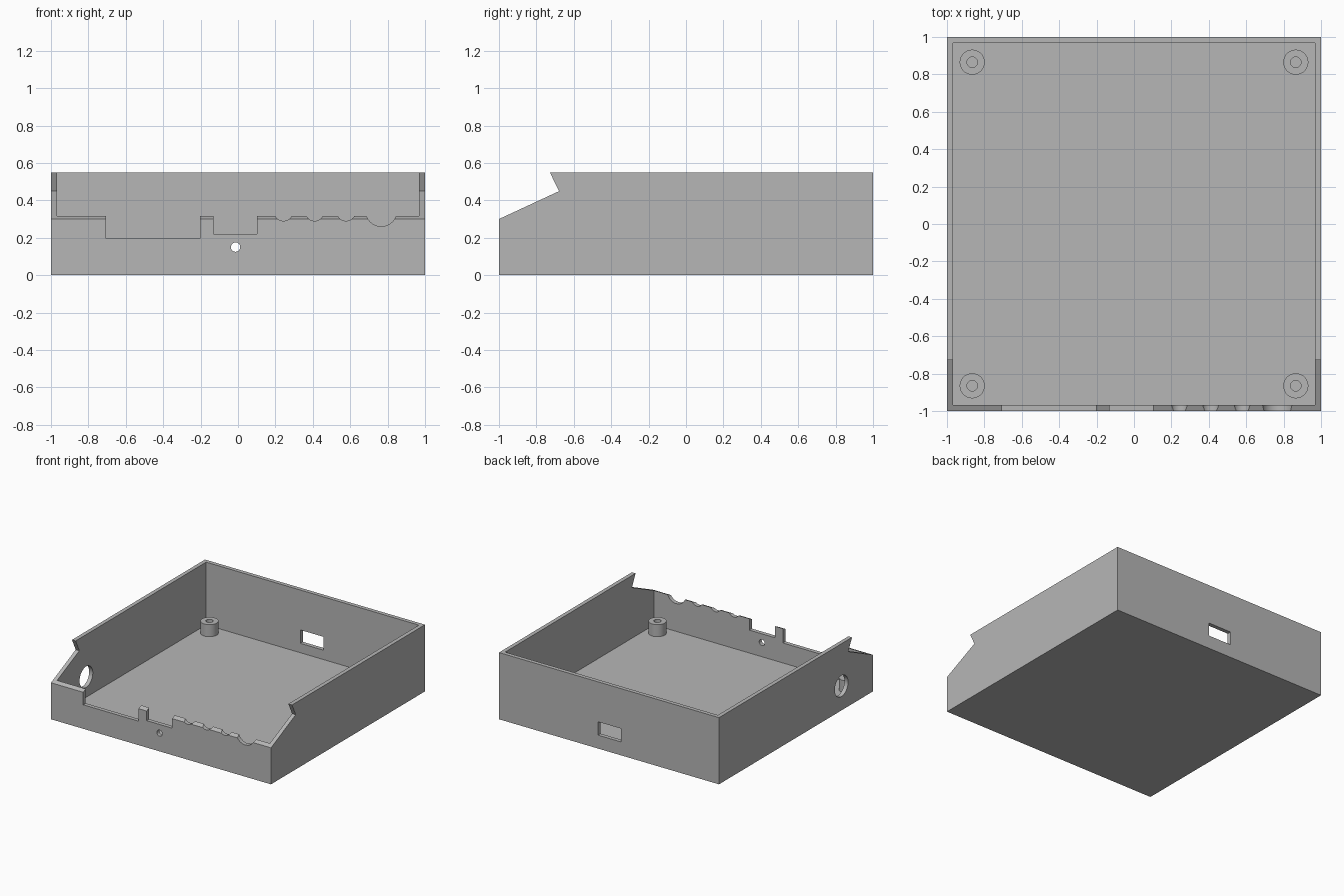
import bpy, bmesh
from math import radians
from mathutils import Matrix

if "Cube" in bpy.data.objects:
    bpy.data.objects.remove(bpy.data.objects["Cube"], do_unlink=True)

WALL = 0.033
HEIGHT = 0.548

grey = bpy.data.materials.new("light grey plastic")
grey.use_nodes = True
COLOUR = (0.47, 0.47, 0.47, 1)
grey.diffuse_color = COLOUR
grey.node_tree.nodes["Principled BSDF"].inputs["Base Color"].default_value = COLOUR


def make_object(name, bm):
    bmesh.ops.recalc_face_normals(bm, faces=bm.faces)
    mesh = bpy.data.meshes.new(name)
    bm.to_mesh(mesh)
    bm.free()
    mesh.materials.append(grey)
    obj = bpy.data.objects.new(name, mesh)
    bpy.context.collection.objects.link(obj)
    return obj


def box(name, low, high):
    bm = bmesh.new()
    bmesh.ops.create_cube(bm, size=1)
    for v in bm.verts:
        v.co = [(a + b) / 2 + c * (b - a) for a, b, c in zip(low, high, v.co)]
    return make_object(name, bm)


def cylinder(name, centre, radius, length, axis="Z"):
    turn = {"X": Matrix.Rotation(radians(90), 4, "Y"),
            "Y": Matrix.Rotation(radians(90), 4, "X"),
            "Z": Matrix.Identity(4)}[axis]
    bm = bmesh.new()
    bmesh.ops.create_cone(bm, cap_ends=True, segments=48, radius1=radius, radius2=radius,
                          depth=length, matrix=Matrix.Translation(centre) @ turn)
    return make_object(name, bm)


def activate(obj):
    bpy.ops.object.select_all(action="DESELECT")
    obj.select_set(True)
    bpy.context.view_layer.objects.active = obj


def cut(target, cutter):
    activate(target)
    mod = target.modifiers.new("cut", "BOOLEAN")
    mod.operation = "DIFFERENCE"
    mod.solver = "EXACT"
    mod.object = cutter
    bpy.ops.object.modifier_apply(modifier=mod.name)
    bpy.data.objects.remove(cutter, do_unlink=True)


def smooth(obj):
    activate(obj)
    bpy.ops.object.shade_smooth_by_angle(angle=radians(30))


# Case: side profile with sloped front, extruded across the width
profile = [(-1, 0), (1, 0), (1, HEIGHT), (-0.727, HEIGHT), (-0.679, 0.449), (-1, 0.3)]
bm = bmesh.new()
face = bm.faces.new([bm.verts.new((-1, y, z)) for y, z in profile])
side = bmesh.ops.extrude_face_region(bm, geom=[face])["geom"]
bmesh.ops.translate(bm, vec=(2, 0, 0), verts=[g for g in side if isinstance(g, bmesh.types.BMVert)])
case = make_object("case", bm)

# Hollow interior
inner = 1 - WALL
cut(case, box("interior_cutter", (-inner, -inner, WALL), (inner, inner, 1)))

# Rectangular connector notches in the front wall
for left, right, bottom in [(-0.707, -0.203, 0.197), (-0.13, 0.102, 0.221)]:
    cut(case, box("notch_cutter", (left, -1.1, bottom), (right, -0.94, 0.6)))

# Rounded jack notches and a small round hole in the front wall
for x, z, radius in [(0.243, 0.339, 0.049), (0.41, 0.339, 0.049), (0.578, 0.339, 0.049),
                     (0.766, 0.345, 0.084), (-0.013, 0.15, 0.025)]:
    cut(case, cylinder("round_cutter", (x, -1, z), radius, 0.2, "Y"))

# Cable hole in the right wall and slot in the back wall
cut(case, cylinder("cable_cutter", (-1, -0.59, 0.2), 0.086, 0.2, "X"))
cut(case, box("slot_cutter", (-0.11, 0.94, 0.11), (0.1, 1.1, 0.22)))
smooth(case)

# Four hollow screw posts
for y, end in [(-0.865, "front"), (0.865, "back")]:
    for x, hand in [(-0.865, "right"), (0.865, "left")]:
        post = cylinder(f"screw_post_{end}_{hand}", (x, y, 0.08), 0.067, 0.104)
        cut(post, cylinder("bore_cutter", (x, y, 0.133), 0.028, 0.2))
        smooth(post)
